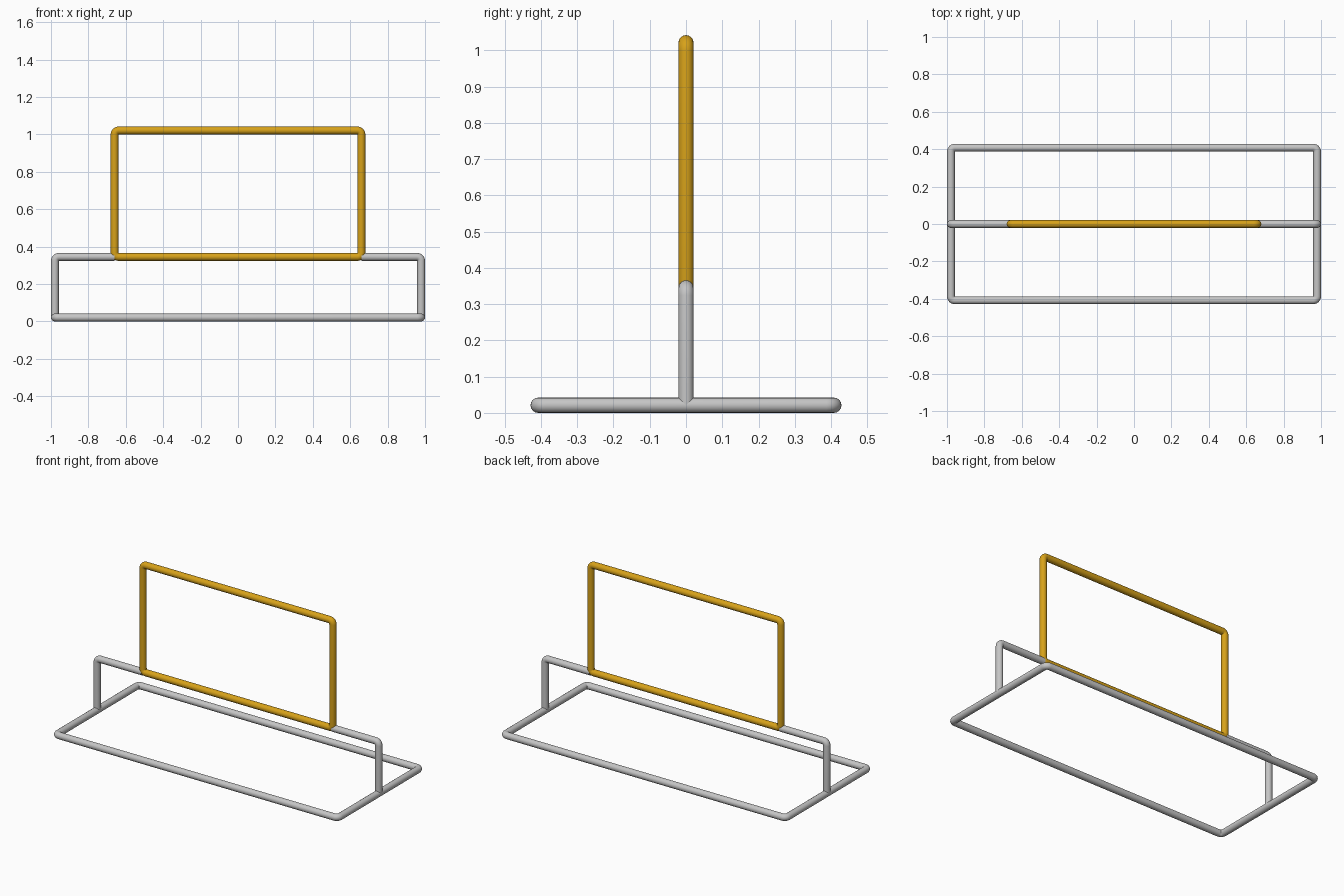
import bpy, math
from mathutils import Vector

if "Cube" in bpy.data.objects:
    bpy.data.objects.remove(bpy.data.objects["Cube"])

R = 0.021          # tube radius
X, Y = 0.979, 0.408  # base frame half size
MID, TOP, GX = 0.345, 1.021, 0.66


def material(name, rgb):
    m = bpy.data.materials.new(name)
    m.diffuse_color = (*rgb, 1)
    m.use_nodes = True
    m.node_tree.nodes["Principled BSDF"].inputs["Base Color"].default_value = m.diffuse_color
    return m


grey = material("light_grey", (0.56, 0.56, 0.56))
gold = material("golden_yellow", (0.68, 0.36, 0.01))


def bend(prev, corner, nxt, r=0.0215, n=6):
    """Points of a tight quarter bend at a square corner."""
    a = (prev - corner).normalized()
    b = (nxt - corner).normalized()
    c = corner + (a + b) * r
    return [c - b * r * math.cos(t) - a * r * math.sin(t)
            for t in (math.pi / 2 * i / n for i in range(n + 1))]


def tube(name, corners, closed, mat):
    """Round tube along a path with bent corners, as a smooth mesh."""
    p = [Vector(c) for c in corners]
    pts = []
    for i, c in enumerate(p):
        if not closed and i in (0, len(p) - 1):
            pts.append(c)
        else:
            pts += bend(p[i - 1], c, p[(i + 1) % len(p)])
    cu = bpy.data.curves.new(name + "_path", 'CURVE')
    cu.dimensions = '3D'
    cu.bevel_depth = R
    cu.bevel_resolution = 6
    cu.use_fill_caps = not closed
    s = cu.splines.new('POLY')
    s.points.add(len(pts) - 1)
    for sp, v in zip(s.points, pts):
        sp.co = (*v, 1)
    s.use_cyclic_u = closed
    ob = bpy.data.objects.new(name, cu)
    bpy.context.collection.objects.link(ob)
    ob.data.materials.append(mat)
    bpy.ops.object.select_all(action='DESELECT')
    ob.select_set(True)
    bpy.context.view_layer.objects.active = ob
    bpy.ops.object.convert(target='MESH')
    bpy.ops.object.shade_smooth_by_angle(angle=math.radians(50))


# floor frame
tube("base_frame", [(-X, -Y, R), (X, -Y, R), (X, Y, R), (-X, Y, R)], True, grey)
# uprights with short rails running into the upper frame
for side, name in ((-1, "left_support"), (1, "right_support")):
    tube(name, [(side * X, 0, R), (side * X, 0, MID), (side * GX, 0, MID)], False, grey)
# upright golden frame
tube("upper_frame", [(-GX, 0, MID), (GX, 0, MID), (GX, 0, TOP), (-GX, 0, TOP)], True, gold)
